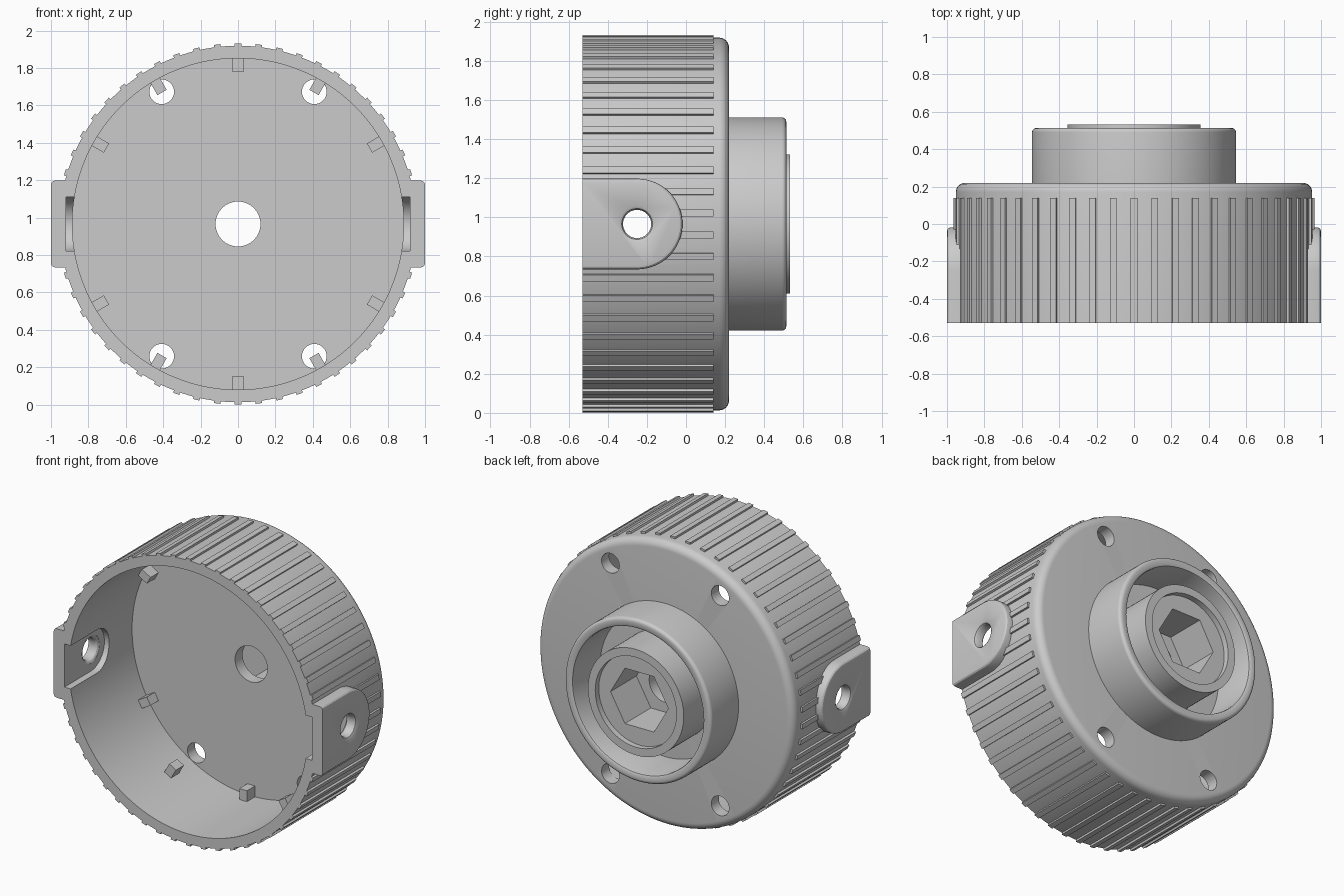
import bpy, bmesh
from math import cos, sin, pi, radians
from mathutils import Matrix, Vector

cube = bpy.data.objects.get("Cube")
if cube:
    bpy.data.objects.remove(cube, do_unlink=True)

CZ = 0.966           # height of the main axis
FRONT, PLATE, BACK = -0.53, 0.14, 0.22
HOLE_Y = -0.25       # depth of the side lug holes

grey = bpy.data.materials.new("plain grey")
grey.use_nodes = True
grey.diffuse_color = (0.6, 0.6, 0.6, 1)
grey.node_tree.nodes["Principled BSDF"].inputs["Base Color"].default_value = (0.6, 0.6, 0.6, 1)


def make_object(name, bm):
    bmesh.ops.recalc_face_normals(bm, faces=bm.faces)
    mesh = bpy.data.meshes.new(name)
    bm.to_mesh(mesh)
    bm.free()
    mesh.materials.append(grey)
    obj = bpy.data.objects.new(name, mesh)
    bpy.context.collection.objects.link(obj)
    return obj


def loft(name, rings, capped=True):
    """Skin closed rings; cap the ends, or join the last ring to the first."""
    bm = bmesh.new()
    loops = [[bm.verts.new(p) for p in ring] for ring in rings]
    pairs = list(zip(loops, loops[1:]))
    if capped:
        bm.faces.new(loops[0])
        bm.faces.new(loops[-1])
    else:
        pairs.append((loops[-1], loops[0]))
    for a, b in pairs:
        for i in range(len(a)):
            j = (i + 1) % len(a)
            bm.faces.new((a[i], a[j], b[j], b[i]))
    return make_object(name, bm)


def circle_y(r, y, n, cx=0, cz=CZ):
    return [(cx + r * cos(2 * pi * i / n), y, cz + r * sin(2 * pi * i / n)) for i in range(n)]


def circle_x(r, x, n=48):
    return [(x, HOLE_Y + r * cos(2 * pi * i / n), CZ + r * sin(2 * pi * i / n)) for i in range(n)]


def lathe(name, profile, n=144):
    return loft(name, [circle_y(r, y, n) for r, y in profile], capped=False)


def fillet(r, y, size, steps=6):
    """Rounded outer corner ending at radius r and depth y."""
    return [(r - size + size * cos(t * pi / 2 / steps), y - size + size * sin(t * pi / 2 / steps))
            for t in range(steps + 1)]


def arch(x, r, front, n=32):
    """Half-round outline with straight sides running to the front."""
    arc = [(x, HOLE_Y + r * sin(pi * i / n), CZ - r * cos(pi * i / n)) for i in range(n + 1)]
    return [(x, front, CZ - r)] + arc + [(x, front, CZ + r)]


def boolean(target, tool, operation):
    mod = target.modifiers.new("cut", 'BOOLEAN')
    mod.operation, mod.solver, mod.object = operation, 'EXACT', tool
    bpy.context.view_layer.objects.active = target
    bpy.ops.object.modifier_apply(modifier=mod.name)
    bpy.data.objects.remove(tool, do_unlink=True)


def add_block(bm, angle, r0, r1, width, y0, y1):
    """Radial box at an angle round the main axis."""
    place = (Matrix.Translation((0, 0, CZ)) @ Matrix.Rotation(-angle, 4, 'Y')
             @ Matrix.Translation(((r0 + r1) / 2, (y0 + y1) / 2, 0))
             @ Matrix.Diagonal(Vector((r1 - r0, y1 - y0, width, 1))))
    bmesh.ops.create_cube(bm, size=1, matrix=place)


# Cup-shaped housing with a rounded back edge and a centre hole
housing = lathe("housing", [(0.12, PLATE), (0.886, PLATE), (0.886, FRONT), (0.953, FRONT)]
                + fillet(0.953, BACK, 0.05) + [(0.12, BACK)])

# Side lugs with soft outer edges, inner pockets and flared holes
for side in (1, -1):
    lug = loft("lug", [arch(side * x, r, FRONT) for x, r in
                       ((0.9, 0.232), (0.978, 0.232), (0.99, 0.229), (0.997, 0.222), (1.0, 0.21))])
    boolean(housing, lug, 'UNION')
for side in (1, -1):
    pocket = loft("pocket_cutter", [arch(side * x, 0.145, FRONT - 0.1) for x in (0.8, 0.92)])
    boolean(housing, pocket, 'DIFFERENCE')
    hole = loft("lug_hole_cutter", [circle_x(r, side * x) for x, r in
                ((0.8, 0.092), (0.921, 0.092), (0.928, 0.079), (0.94, 0.072), (0.98, 0.072),
                 (0.993, 0.079), (1.0, 0.092), (1.05, 0.092))])
    boolean(housing, hole, 'DIFFERENCE')

# Four bolt holes through the back plate
for sx in (1, -1):
    for sz in (1, -1):
        bolt = loft("bolt_cutter", [circle_y(0.066, y, 32, sx * 0.408, CZ + sz * 0.707)
                                    for y in (0.05, 0.3)])
        boolean(housing, bolt, 'DIFFERENCE')

# Raised grip ribs, shortened behind the lugs
bm = bmesh.new()
RIBS = 54
for i in range(RIBS):
    a = 2 * pi * (i + 0.5) / RIBS
    start = -0.12 if abs(sin(a)) < 0.21 else FRONT
    add_block(bm, a, 0.94, 0.966, 0.035, start, PLATE)
ribs = make_object("grip_ribs", bm)

# Small stop blocks inside the wall; those in line with bolt holes sit further forward
bm = bmesh.new()
for deg in range(0, 360, 30):
    if deg % 180 == 0:
        continue
    y0, y1 = (-0.115, -0.03) if deg in (60, 120, 240, 300) else (0.055, PLATE + 0.01)
    add_block(bm, radians(deg), 0.812, 0.893, 0.057, y0, y1)
blocks = make_object("stop_blocks", bm)

# Rear collar with a rounded lip
collar = lathe("rear_collar", [(0.485, BACK - 0.01), (0.545, BACK - 0.01)]
               + fillet(0.545, 0.513, 0.022) + [(0.497, 0.513), (0.488, 0.508), (0.485, 0.498)])

# Hub inside the collar with a shallow recess and a hexagonal socket
hub = loft("hub", [circle_y(r, y, 96) for r, y in
                   ((0.356, BACK - 0.01), (0.356, 0.533), (0.302, 0.533), (0.302, 0.495))])
socket = loft("socket_cutter", [circle_y(0.215, y, 6) for y in (0.1, 0.7)])
boolean(hub, socket, 'DIFFERENCE')

# Smooth the round surfaces and keep the edges crisp
bpy.ops.object.select_all(action='DESELECT')
for obj in (housing, collar, hub):
    obj.select_set(True)
bpy.context.view_layer.objects.active = housing
bpy.ops.object.shade_smooth_by_angle(angle=radians(30))
